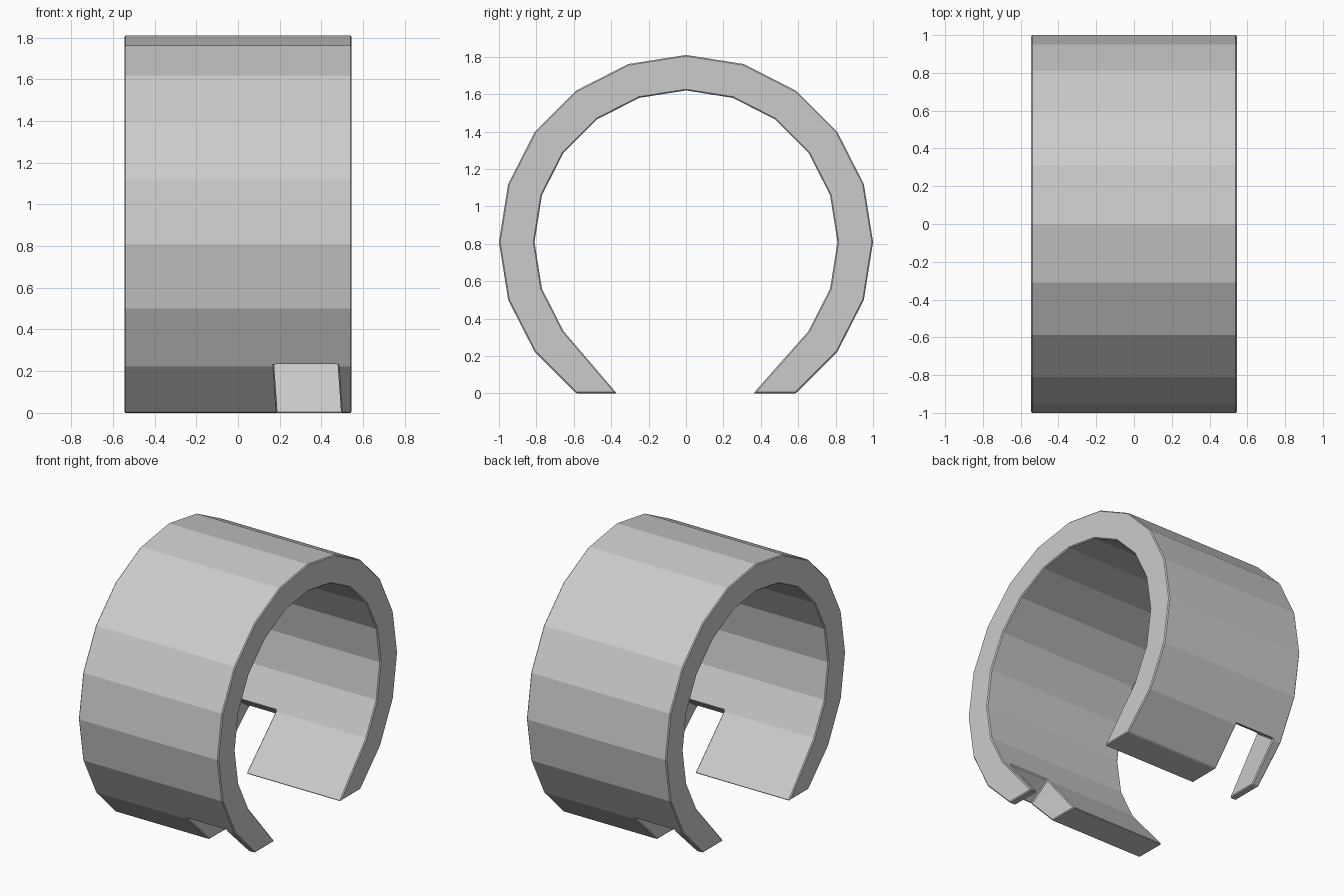
import bpy, bmesh
from math import cos, sin, radians, pi

if "Cube" in bpy.data.objects:
    bpy.data.objects.remove(bpy.data.objects["Cube"])

CZ, OUTER, INNER, HALF = 0.81, 1.0, 0.81, 0.545


def prism(name, profile, x0, x1, shear=0.0):
    """Extrude a (y, z) profile along x, optionally leaning with height."""
    bm = bmesh.new()
    ends = [[bm.verts.new((x + shear * (0.235 - z), y, z)) for y, z in profile]
            for x in (x0, x1)]
    bm.faces.new(ends[0])
    bm.faces.new(ends[1])
    n = len(profile)
    for i in range(n):
        j = (i + 1) % n
        bm.faces.new((ends[0][i], ends[0][j], ends[1][j], ends[1][i]))
    bmesh.ops.recalc_face_normals(bm, faces=bm.faces)
    mesh = bpy.data.meshes.new(name)
    bm.to_mesh(mesh)
    bm.free()
    obj = bpy.data.objects.new(name, mesh)
    bpy.context.collection.objects.link(obj)
    return obj


def arc(radius, a0, a1):
    return [(radius * cos(radians(a)), CZ + radius * sin(radians(a)))
            for a in range(a0, a1 + 1, 18)]


# Open ring band: 20-sided arcs with flat feet on the ground
outer = [(y, max(z, 0.0)) for y, z in arc(OUTER, -54, 234)]
inner = [(0.36, 0.0)] + arc(INNER, -36, 216) + [(-0.37, 0.0)]
band = prism("cuff_band", outer + inner[::-1], -HALF, HALF)

# One notch in each foot, on opposite sides
notch = [(-0.95, 0.13), (-0.5, 0.457), (-0.25, -0.1), (-0.95, -0.1)]
for name, turn in (("front_notch_cutter", 0), ("back_notch_cutter", pi)):
    cutter = prism(name, notch, 0.173, 0.478, 0.07)
    cutter.rotation_euler.z = turn
    cutter.hide_render = True
    cutter.hide_viewport = False
    cutter.display_type = 'WIRE'
    cut = band.modifiers.new(name, 'BOOLEAN')
    cut.operation = 'DIFFERENCE'
    cut.solver = 'EXACT'
    cut.object = cutter

# Thin chamfer on the sharp rims
bevel = band.modifiers.new("rim_chamfer", 'BEVEL')
bevel.width = 0.008
bevel.segments = 1
bevel.limit_method = 'ANGLE'
bevel.angle_limit = radians(40)
